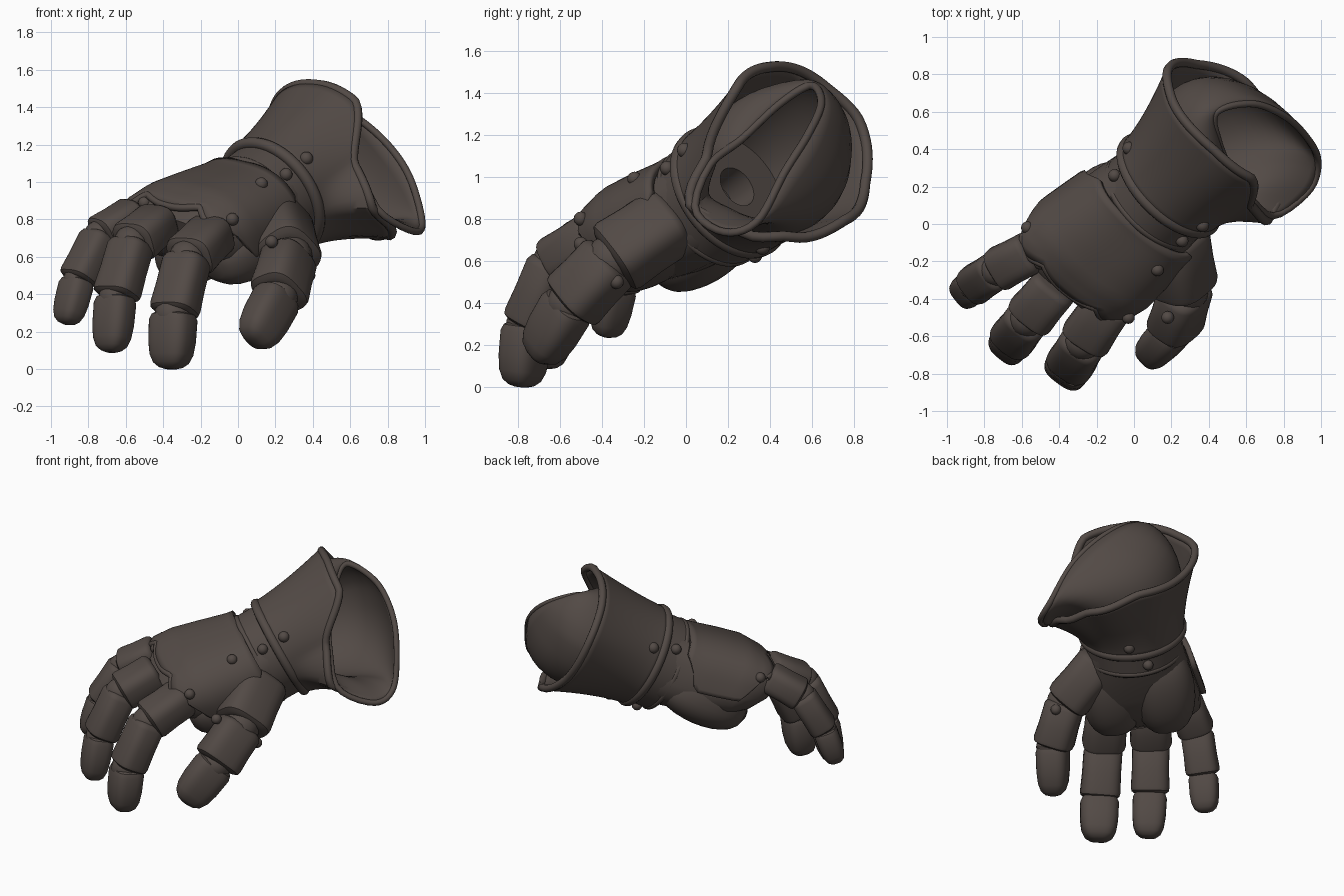
import bpy, bmesh, math
from mathutils import Vector

if "Cube" in bpy.data.objects:
    bpy.data.objects.remove(bpy.data.objects["Cube"])

IRON = bpy.data.materials.new("dark brown iron")
IRON.diffuse_color = (0.085, 0.068, 0.060, 1)
IRON.use_nodes = True
IRON.node_tree.nodes["Principled BSDF"].inputs["Base Color"].default_value = IRON.diffuse_color

# arm frame: A runs along the forearm, U to the thumb side, V out of the hand back
A = Vector((0.63, 0.62, 0.47)).normalized()
U = Vector((0.70, -0.71, 0.0))
U = (U - A * U.dot(A)).normalized()
V = U.cross(A)
WRIST = Vector((0.18, 0.20, 0.92))
ROLL = math.radians(12)
UH = U * math.cos(ROLL) - V * math.sin(ROLL)
VH = V * math.cos(ROLL) + U * math.sin(ROLL)


def arm(u, v, a):
    return WRIST + U * u + V * v + A * a


def polar(deg, r, a):
    t = math.radians(deg)
    return arm(r * math.cos(t), r * math.sin(t), a)


def finish(ob, solid=0, angle=40):
    ob.data.materials.clear()
    ob.data.materials.append(IRON)
    bpy.ops.object.select_all(action='DESELECT')
    ob.select_set(True)
    bpy.context.view_layer.objects.active = ob
    bpy.ops.object.shade_smooth_by_angle(angle=math.radians(angle))
    if solid:
        m = ob.modifiers.new("thickness", 'SOLIDIFY')
        m.thickness = solid
        m.offset = 0
    return ob


def loft(name, rings, closed=True, caps=True, solid=0, angle=40):
    bm = bmesh.new()
    vs = [[bm.verts.new(p) for p in ring] for ring in rings]
    n = len(vs[0])
    for r0, r1 in zip(vs, vs[1:]):
        for i in range(n if closed else n - 1):
            j = (i + 1) % n
            bm.faces.new((r0[i], r0[j], r1[j], r1[i]))
    if caps:
        bm.faces.new(vs[0])
        bm.faces.new(vs[-1])
    bmesh.ops.recalc_face_normals(bm, faces=bm.faces)
    me = bpy.data.meshes.new(name)
    bm.to_mesh(me)
    bm.free()
    ob = bpy.data.objects.new(name, me)
    bpy.context.collection.objects.link(ob)
    return finish(ob, solid, angle)


def spow(x, k):
    return math.copysign(abs(x) ** (2 / k), x)


def section(c, x, y, k=2.6, n=32):
    return [c + x * spow(math.cos(2 * math.pi * i / n), k) + y * spow(math.sin(2 * math.pi * i / n), k)
            for i in range(n)]


def tube(name, pts, r, closed=True):
    cu = bpy.data.curves.new(name, 'CURVE')
    cu.dimensions = '3D'
    cu.bevel_depth = r
    cu.bevel_resolution = 3
    sp = cu.splines.new('POLY')
    sp.points.add(len(pts) - 1)
    for q, p in zip(sp.points, pts):
        q.co = (*p, 1)
    sp.use_cyclic_u = closed
    ob = bpy.data.objects.new(name, cu)
    bpy.context.collection.objects.link(ob)
    bpy.ops.object.select_all(action='DESELECT')
    ob.select_set(True)
    bpy.context.view_layer.objects.active = ob
    bpy.ops.object.convert(target='MESH')
    return finish(bpy.context.view_layer.objects.active, 0, 80)


def ball(name, p, r):
    bpy.ops.mesh.primitive_uv_sphere_add(segments=16, ring_count=10, radius=r, location=p)
    ob = bpy.context.object
    ob.name = name
    return finish(ob, 0, 80)


# flared collar: rim as (angle, radius, distance along arm)
RIM = [(7, .38, .30), (46, .40, .55), (85, .385, .56), (138, .425, .54), (165, .455, .55),
       (212, .42, .525), (255, .445, .55), (294, .52, .46), (313, .57, .37), (342, .53, .2), (367, .38, .30)]


def rim(deg):
    if deg < 7:
        deg += 360
    for (d0, r0, a0), (d1, r1, a1) in zip(RIM, RIM[1:]):
        if d0 <= deg <= d1:
            f = (deg - d0) / (d1 - d0)
            f = (f + (1 - math.cos(math.pi * f)) / 2) / 2
            return r0 + (r1 - r0) * f, a0 + (a1 - a0) * f


degs = [360 * i / 80 for i in range(80)]
collar = []
for k in range(11):
    t = k / 10
    collar.append([polar(d, .32 + (rim(d)[0] - .32) * t ** 1.5, rim(d)[1] * t) for d in degs])
loft("flared_collar", collar, caps=False, solid=.03)
tube("collar_rim_bead", collar[-1], .025)
tube("collar_base_bead", [polar(d, .32, .01) for d in degs], .032)

# deep scoop inside the collar with an opening towards the thumb side
EDGE = [(0, .39, -.01, .30), (40, .20, .09, .38), (80, .014, .206, .525), (120, -.10, .235, .65),
        (160, .0, .08, .757), (200, .164, -.085, .757), (250, .326, -.245, .68), (300, .465, -.43, .53),
        (325, .545, -.41, .38), (345, .515, -.21, .23), (360, .39, -.01, .30)]


def edge(deg):
    for i in range(len(EDGE) - 1):
        p1, p2 = EDGE[i], EDGE[i + 1]
        if p1[0] <= deg <= p2[0]:
            p0, p3 = EDGE[i - 1 if i else -2], EDGE[i + 2 if i + 2 < len(EDGE) else 1]
            t = (deg - p1[0]) / (p2[0] - p1[0])
            return [.5 * (2 * b + (c - a) * t + (2 * a - 5 * b + 4 * c - d) * t * t
                          + (3 * b - a - 3 * c + d) * t ** 3)
                    for a, b, c, d in zip(p0[1:], p1[1:], p2[1:], p3[1:])]


scoop = [[polar(d, .01, -.1) for d in degs], [polar(d, .10, -.1) for d in degs],
         [polar(d, .11, .06) for d in degs]]
for k in range(13):
    t = k / 12
    ring = []
    for d in degs:
        e = edge(d)
        c, s = math.cos(math.radians(d)), math.sin(math.radians(d))
        g = .50 - .10 * max(0, s) - .20 * max(0, c) ** 2
        p0, p1 = (.28 * c, .28 * s, .06), (g * c, g * s, e[2] * .92)
        ring.append(arm(*[(1 - t) ** 2 * x + 2 * t * (1 - t) * y + t * t * z for x, y, z in zip(p0, p1, e)]))
    scoop.append(ring)
loft("inner_scoop", scoop, caps=False, solid=.025)
tube("scoop_rim_bead", scoop[-1], .019)

# wrist band
loft("wrist_band", [[polar(d, r, a) for d in degs] for r, a in
                    ((.29, -.17), (.31, -.15), (.31, .0), (.28, .02))], caps=False)
tube("wrist_band_bead", [polar(d, .297, -.14) for d in degs], .02)

# palm body: distance, side offset, height offset, half width, half thickness
PALM = [(-.08, 0, 0, .30, .265), (-.2, 0, .01, .325, .26), (-.4, -.01, .05, .35, .26),
        (-.55, -.02, .085, .365, .25), (-.68, -.03, .135, .35, .19), (-.76, -.03, .165, .29, .12)]


def palm(a):
    a = max(min(a, -.08), -.76)
    for p, q in zip(PALM, PALM[1:]):
        if q[0] <= a <= p[0]:
            f = (a - p[0]) / (q[0] - p[0])
            return [x + (y - x) * f for x, y in zip(p[1:], q[1:])]


loft("palm_body", [section(arm(u, v, a), UH * w, VH * h) for a, u, v, w, h in PALM])
for side in (-1, 1):
    rings = []
    for i in range(1, 14):
        t = math.pi * i / 14
        rings.append(section(arm(side * .17, -.05, -.42) + A * (.30 * math.cos(t)),
                             UH * .20 * math.sin(t) ** .7, VH * .18 * math.sin(t) ** .7, 2.3))
    loft("palm_pad", rings)

# hand back plate with scalloped knuckle edge
plate = []
for k in range(15):
    t = k / 14
    spread = 100 - 35 * max(0, 1 - t / .25) - 30 * max(0, (t - .8) / .2)
    row = []
    for i in range(49):
        f = i / 48
        ph = math.radians(90 + spread * (2 * f - 1))
        end = -.67 - .045 * abs(math.sin(3 * math.pi * f))
        a = -.15 + t * (end + .15)
        u, v, w, h = palm(a)
        row.append(arm(u, v, a) + UH * (w + .022) * spow(math.cos(ph), 2.6)
                   + VH * (h + .022) * spow(math.sin(ph), 2.6))
    plate.append(row)
loft("hand_back_plate", plate, closed=False, caps=False, solid=.035)
tube("knuckle_edge_bead", plate[-1], .02, closed=False)

# fingers and thumb: four joints, three half widths
MID = [(-.04, .72), (.0, .9), (.08, 1.0), (.5, 1.0), (.86, 1.04), (.93, 1.0), (.97, .85), (.985, .7)]
TIP = [(-.04, .72), (0, .9), (.1, 1.0), (.5, .98), (.74, .90), (.89, .74), (.97, .5), (1, .25)]
DIGITS = {
    "index_finger": ([(-.13, -.42, .73), (-.27, -.63, .59), (-.345, -.755, .29), (-.36, -.785, 0)], (.135, .125, .125)),
    "middle_finger": ([(-.42, -.33, .79), (-.57, -.51, .67), (-.655, -.62, .38), (-.68, -.67, .09)], (.13, .12, .11)),
    "little_finger": ([(-.55, -.15, .83), (-.74, -.25, .71), (-.86, -.33, .47), (-.92, -.38, .24)], (.115, .105, .095)),
    "thumb": ([(.23, -.06, .80), (.275, -.36, .60), (.215, -.56, .39), (.08, -.71, .14)], (.17, .15, .13)),
}
for name, (pts, widths) in DIGITS.items():
    p = [Vector(q) for q in pts]
    side = (p[1] - p[0]).cross(p[3] - p[2]).normalized()
    if name != "thumb":
        side = (side + UH * (1 if side.dot(UH) > 0 else -1)).normalized()
    for i in range(3):
        d = p[i + 1] - p[i]
        x = (side - d * side.dot(d) / d.length_squared).normalized()
        y = d.normalized().cross(x)
        w = widths[i]
        depth = w * (.85 if i < 2 else .82)
        loft(name + "_segment", [section(p[i] + d * t, x * w * s, y * depth * s, 3)
                                 for t, s in (TIP if i == 2 else MID)], angle=35)
        if i:
            ball(name + "_joint", p[i], w * .82)

# rivets
for d in (34, 140, 250):
    ball("band_rivet", polar(d, .315, -.075), .034)
for d in (34, 150, 270):
    ball("collar_rivet", polar(d, .335, .085), .036)
for q in ((.125, -.245, .99), (-.03, -.50, .80), (-.50, -.21, .89), (-.57, -.02, .88),
          (.18, -.50, .68), (.38, -.33, .50)):
    ball("hand_rivet", q, .034)
